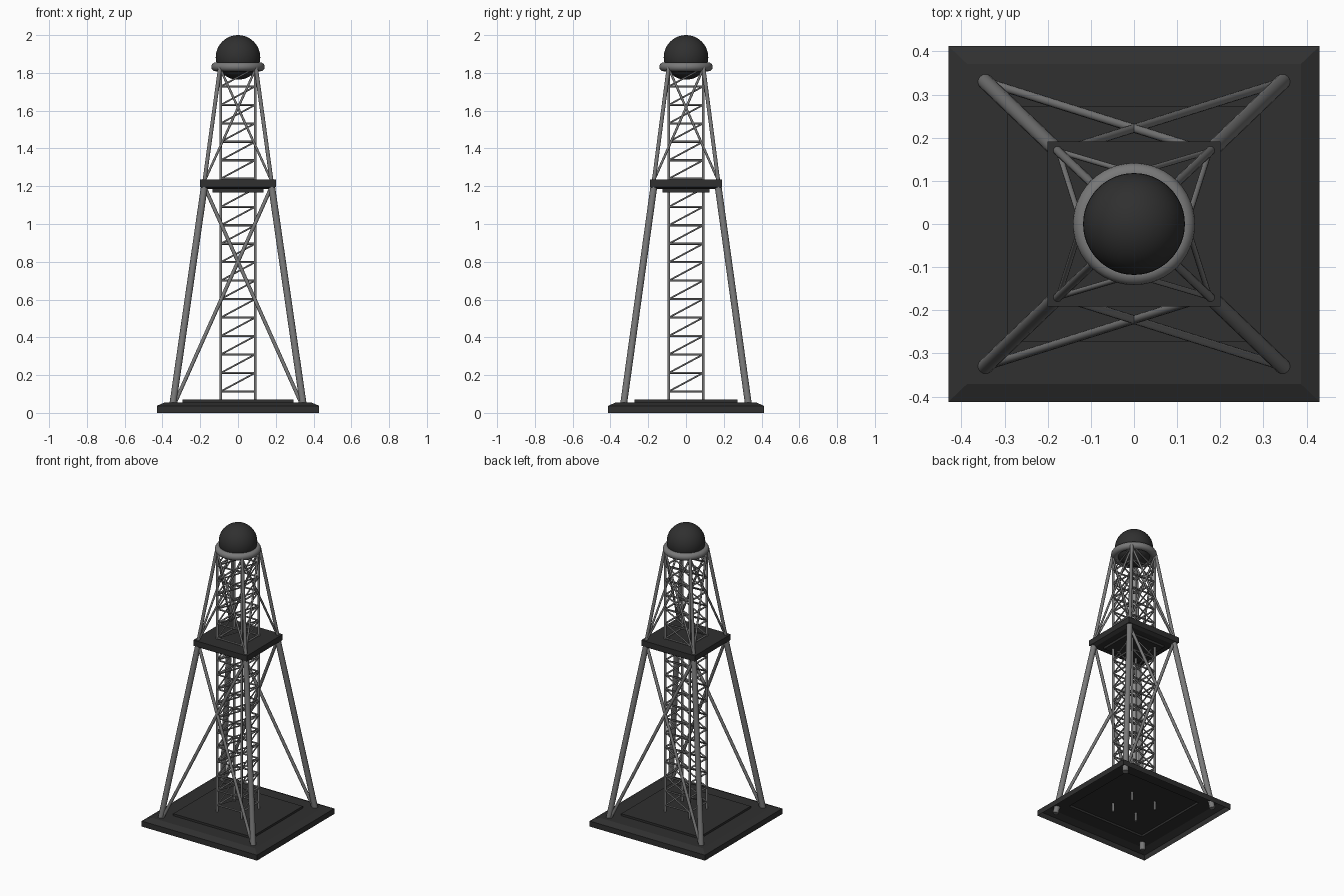
import bpy, bmesh, math
from mathutils import Vector

if "Cube" in bpy.data.objects:
    bpy.data.objects.remove(bpy.data.objects["Cube"])


def material(name, v):
    m = bpy.data.materials.new(name)
    m.diffuse_color = (v, v, v, 1)
    m.use_nodes = True
    m.node_tree.nodes["Principled BSDF"].inputs["Base Color"].default_value = m.diffuse_color
    return m


DARK = material("dark_grey", 0.029)
STEEL = material("steel_grey", 0.19)


def finish(bm, name, mat, smooth=True):
    me = bpy.data.meshes.new(name)
    bm.to_mesh(me)
    bm.free()
    me.materials.append(mat)
    ob = bpy.data.objects.new(name, me)
    bpy.context.collection.objects.link(ob)
    if smooth:
        bpy.ops.object.select_all(action='DESELECT')
        ob.select_set(True)
        bpy.context.view_layer.objects.active = ob
        bpy.ops.object.shade_smooth_by_angle(angle=math.radians(50))
    return ob


def rods(name, segments, radius, sides=12):
    """One object made of round bars between pairs of points."""
    bm = bmesh.new()
    for a, b in segments:
        a, b = Vector(a), Vector(b)
        d = b - a
        res = bmesh.ops.create_cone(bm, cap_ends=True, segments=sides, radius1=radius,
                                    radius2=radius, depth=d.length)
        rot = d.to_track_quat('Z', 'Y').to_matrix()
        for v in res["verts"]:
            v.co = rot @ v.co + (a + b) / 2
    return finish(bm, name, STEEL)


def stepped_slab(name, rings, cap_start):
    """Stack of rectangles (half x, half y, z) skinned together."""
    bm = bmesh.new()
    loops = [[bm.verts.new((sx * x, sy * y, z)) for sx, sy in
              ((-1, -1), (1, -1), (1, 1), (-1, 1))] for x, y, z in rings]
    for lo, hi in zip(loops, loops[1:]):
        for i in range(4):
            j = (i + 1) % 4
            bm.faces.new((lo[i], lo[j], hi[j], hi[i]))
    bm.faces.new(loops[-1])
    if cap_start:
        bm.faces.new(loops[0][::-1])
    bmesh.ops.recalc_face_normals(bm, faces=bm.faces) if cap_start else None
    return finish(bm, name, DARK, False)


# Base: hollow stepped shell, open underneath
stepped_slab("base", [(0.43, 0.412, 0), (0.43, 0.412, 0.037), (0.387, 0.371, 0.056),
                      (0.293, 0.272, 0.056), (0.293, 0.272, 0.07)], False)

# Platform: the same shape turned over
stepped_slab("platform", [(0.135, 0.125, 1.168), (0.135, 0.125, 1.184),
                          (0.178, 0.17, 1.184), (0.2, 0.191, 1.197),
                          (0.2, 0.191, 1.235)], True)

CORNERS = [(-1, -1), (1, -1), (1, 1), (-1, 1)]


def corner(sx, sy, p):
    return (sx * p[0], sy * p[1], p[2])


# Main legs
LOW0, LOW1 = (0.35, 0.335, 0.012), (0.178, 0.17, 1.2)
UP0, UP1 = (0.178, 0.171, 1.225), (0.095, 0.092, 1.83)
rods("lower_legs", [(corner(*c, LOW0), corner(*c, LOW1)) for c in CORNERS], 0.018, 16)
rods("upper_legs", [(corner(*c, UP0), corner(*c, UP1)) for c in CORNERS], 0.0105)

# Cross braces: lower ones on front and back only, upper ones on all sides
B0, B1 = (0.335, 0.327, 0.05), (0.174, 0.167, 1.19)
rods("lower_braces", [(corner(s, t, B0), corner(-s, t, B1))
                      for s in (-1, 1) for t in (-1, 1)], 0.010)
C0, C1 = (0.175, 0.169, 1.232), (0.093, 0.09, 1.82)
rods("upper_braces",
     [(corner(s, t, C0), corner(-s, t, C1)) for s in (-1, 1) for t in (-1, 1)] +
     [(corner(s, t, C0), corner(s, -t, C1)) for s in (-1, 1) for t in (-1, 1)], 0.0065)

# Central lattice mast
M = 0.091
rods("mast_posts", [((x * M, y * M, 0.012), (x * M, y * M, 1.825)) for x, y in CORNERS], 0.0075)
STEP = 0.0977


def lattice(name, z0, count):
    rungs, diagonals = [], []
    for k in range(count):
        z, top = z0 + k * STEP, z0 + (k + 1) * STEP
        for s in (-M, M):
            rungs += [((-M, s, z), (M, s, z)), ((s, -M, z), (s, M, z))]
            diagonals += [((-M, s, z), (M, s, top)), ((s, -M, z), (s, M, top))]
    rods(name + "_rungs", rungs, 0.0055, 8)
    rods(name + "_diagonals", diagonals, 0.0045, 8)


lattice("lower_mast", 0.114, 11)
lattice("upper_mast", 1.24, 6)

# Ring collar and dome ball
bpy.ops.mesh.primitive_torus_add(major_radius=0.118, minor_radius=0.0235, major_segments=48,
                                 minor_segments=16, location=(0, 0, 1.832))
ring = bpy.context.object
ring.name = "ring_collar"
ring.data.materials.append(STEEL)
bpy.ops.object.shade_smooth()

bpy.ops.mesh.primitive_uv_sphere_add(segments=48, ring_count=24, radius=0.118,
                                     location=(0, 0, 1.882))
ball = bpy.context.object
ball.name = "top_ball"
ball.data.materials.append(DARK)
bpy.ops.object.shade_smooth()
